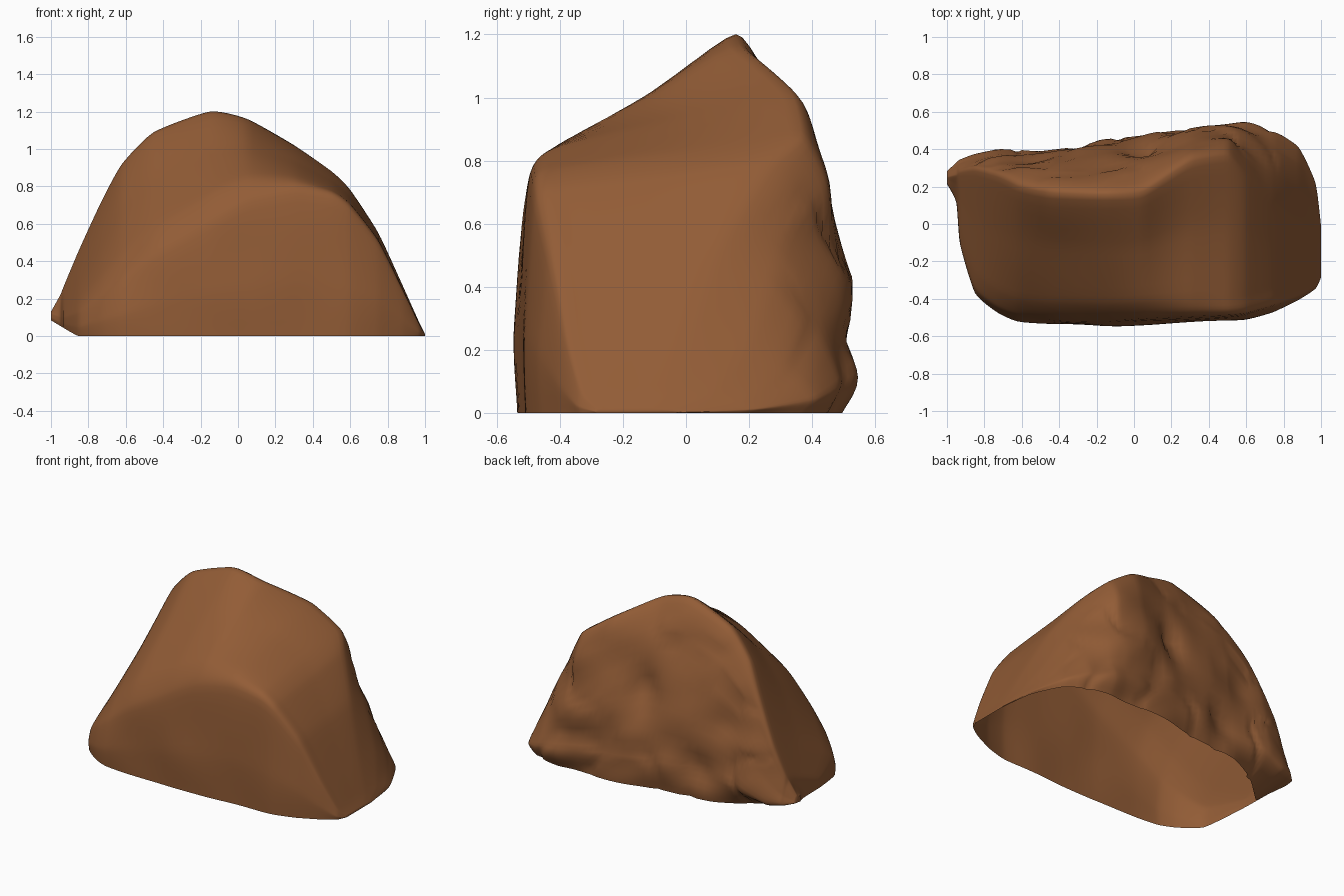
import bpy, bmesh, math
from mathutils import Vector, noise

cube = bpy.data.objects.get("Cube")
if cube:
    bpy.data.objects.remove(cube, do_unlink=True)

# Stations along the rock: x, front y, ridge y, ridge z, shoulder z, back y
STATIONS = [
    (-1, .22, .25, .13, .12, .28),
    (-.95, .12, .26, .22, .1, .32),
    (-.93, -.1, .27, .27, .1, .33),
    (-.85, -.36, .28, .46, .13, .36),
    (-.73, -.46, .25, .72, .22, .39),
    (-.62, -.51, .2, .92, .3, .4),
    (-.45, -.53, .17, 1.09, .43, .41),
    (-.15, -.54, .16, 1.2, .6, .45),
    (.05, -.53, .17, 1.16, .71, .48),
    (.3, -.52, .33, 1.02, .76, .53),
    (.5, -.51, .36, .88, .73, .53),
    (.6, -.5, .25, .78, .67, .53),
    (.75, -.46, .12, .55, .49, .49),
    (.88, -.4, .02, .27, .24, .41),
    (.97, -.34, -.04, .07, .06, .22),
    (1, -.28, -.1, .01, .01, -.01),
]

# Hollows in the broken back: x, z, radius, depth
HOLLOWS = [(.05, .65, .1, .05), (-.35, .2, .1, .05), (.28, .3, .12, .04), (-.55, .5, .12, .03)]


def section(x, front, ridge_y, ridge_z, shoulder, back):
    """Cross-section from the front foot over the ridge to the back foot."""
    base = max(0, -x - .86) * .6
    drop = back - ridge_y
    rise = ridge_z - shoulder
    inset = min(.12, (ridge_y - front) * .2)
    brow_y, brow_z = front + inset, shoulder + rise * (.3 + .12 * x)
    undercut = .03 + max(0, -x - .5) * .6
    points = [
        (front, base),
        (front - .006, base + (shoulder - base) * .4),
        (front + inset * .2, shoulder),
        (brow_y, brow_z),
        ((brow_y + ridge_y) / 2, (brow_z + ridge_z) / 2),
        (ridge_y, ridge_z),
        (ridge_y + drop * .45, base + (ridge_z - base) * .83),
        (ridge_y + drop * .8, base + (ridge_z - base) * .5),
        (back, base + (ridge_z - base) * .17),
        (max(front, back - undercut), base),
    ]
    return [Vector((x, y, z)) for y, z in points]


def smooth_path(points, steps):
    """Taut curve passing through every point."""
    result = []
    last = len(points) - 1
    for i in range(last):
        b, c = points[i], points[i + 1]
        m = (c - points[max(i - 1, 0)]) * .3
        n = (points[min(i + 2, last)] - b) * .3
        for k in range(steps):
            t = k / steps
            s = t * t * (3 - 2 * t)
            result.append(b.lerp(c, s) + m * (t * (1 - t) ** 2) - n * (t * t * (1 - t)))
    return result + [points[-1].copy()]


def weather(p, back_weight):
    """Gentle waves everywhere, ledges, cracks and hollows on the back."""
    low = noise.noise(p * 3) * .01
    ledge = noise.noise(Vector((p.x * 3 + p.z * 2, p.y, p.z * 6))) * .025
    crack = -max(0, .12 - abs(noise.noise(p * 3 + Vector((5, 0, 2))))) * .15
    dent = sum(-d * math.exp(-((p.x - x) ** 2 + (p.z - z) ** 2) / r ** 2) for x, z, r, d in HOLLOWS)
    fade = min(1, (1 - abs(p.x)) * 4)
    p.y += (low + back_weight * (ledge + crack + dent)) * max(0, fade)
    p.z = max(0, p.z)


# Rock shell, lofted through the sections and open underneath
rails = zip(*[section(*s) for s in STATIONS])
rails = [smooth_path(list(r), 6) for r in rails]
rings = [smooth_path(list(r), 6) for r in zip(*rails)]

bm = bmesh.new()
grid = []
for ring in rings:
    row = []
    for j, p in enumerate(ring):
        weight = max(0, min(1, (j / (len(ring) - 1) - .55) * 6))
        weather(p, weight)
        row.append(bm.verts.new(p))
    grid.append(row)
for a, b in zip(grid, grid[1:]):
    for j in range(len(a) - 1):
        bm.faces.new((a[j], b[j], b[j + 1], a[j + 1]))
bm.faces.new(reversed(grid[-1]))
bm.faces.new(grid[0])
bmesh.ops.recalc_face_normals(bm, faces=bm.faces)
mesh = bpy.data.meshes.new("rock")
bm.to_mesh(mesh)
bm.free()

rock = bpy.data.objects.new("rock", mesh)
bpy.context.collection.objects.link(rock)

# Brown stone
stone = bpy.data.materials.new("brown_stone")
stone.use_nodes = True
color = (.29, .108, .037, 1)
stone.diffuse_color = color
stone.node_tree.nodes["Principled BSDF"].inputs["Base Color"].default_value = color
mesh.materials.append(stone)

bpy.context.view_layer.objects.active = rock
rock.select_set(True)
bpy.ops.object.shade_smooth_by_angle(angle=math.radians(50))
